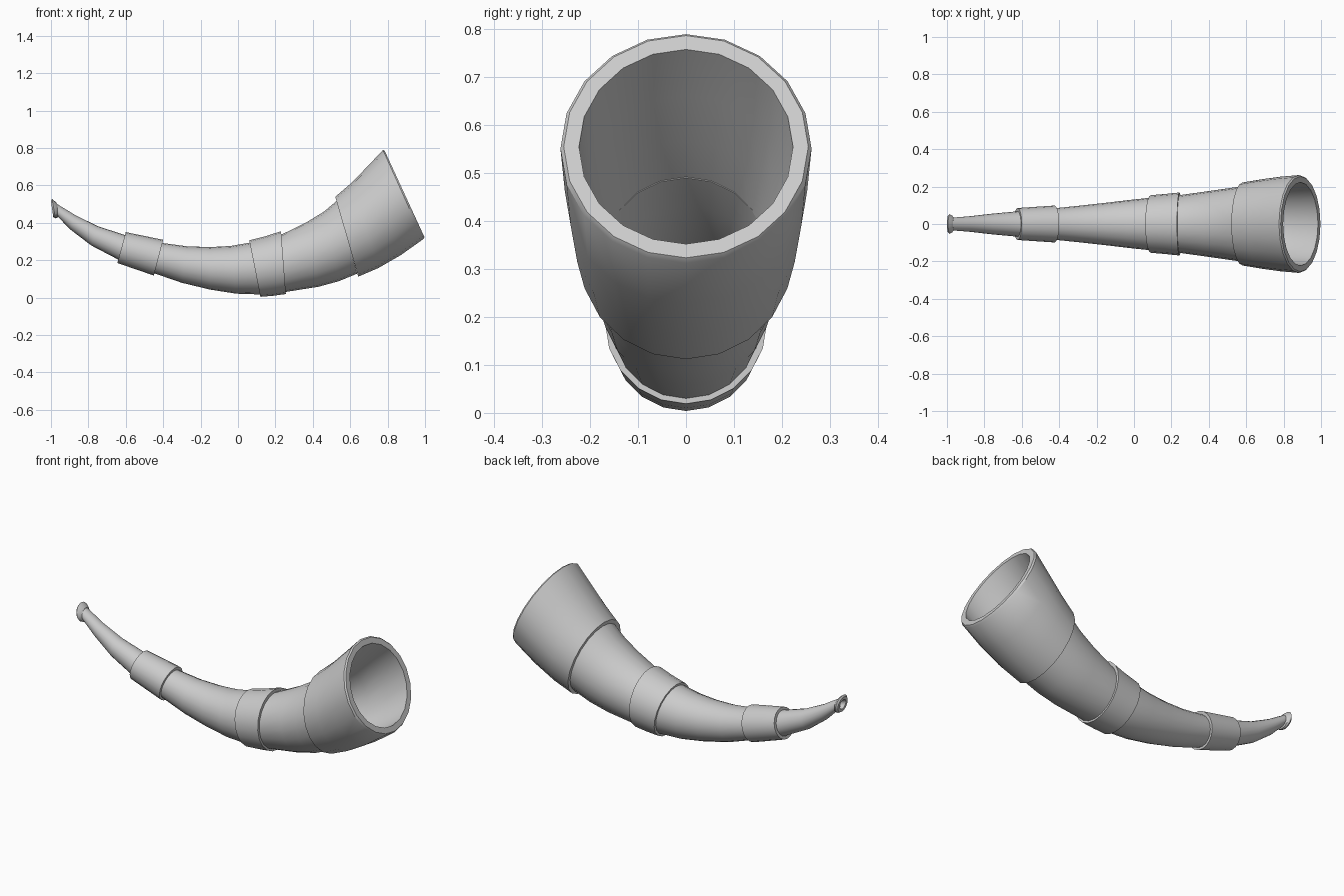
import bpy, bmesh, math
from mathutils import Vector

if "Cube" in bpy.data.objects:
    bpy.data.objects.remove(bpy.data.objects["Cube"])

SIDES = 20


def inset(section, factor):
    """Shrink a cross-section (top x, top z, bottom x, bottom z) about its centre."""
    tx, tz, bx, bz = section
    cx, cz = (tx + bx) / 2, (tz + bz) / 2
    return (cx + (tx - cx) * factor, cz + (tz - cz) * factor,
            cx + (bx - cx) * factor, cz + (bz - cz) * factor)


def closed_shell(name, outer, inner):
    """Loft rings along the outer side, then back along the inner side."""
    bm = bmesh.new()
    rings = []
    for tx, tz, bx, bz in outer + inner[::-1]:
        centre = Vector(((tx + bx) / 2, 0, (tz + bz) / 2))
        up = Vector((tx, 0, tz)) - centre
        side = Vector((0, up.length, 0))
        rings.append([bm.verts.new(centre + up * math.cos(a) + side * math.sin(a))
                      for a in (2 * math.pi * i / SIDES for i in range(SIDES))])
    for a, b in zip(rings, rings[1:] + rings[:1]):
        for i in range(SIDES):
            j = (i + 1) % SIDES
            bm.faces.new((a[i], a[j], b[j], b[i]))
    bmesh.ops.recalc_face_normals(bm, faces=bm.faces[:])
    mesh = bpy.data.meshes.new(name)
    bm.to_mesh(mesh)
    bm.free()
    obj = bpy.data.objects.new(name, mesh)
    bpy.context.collection.objects.link(obj)
    bpy.ops.object.select_all(action='DESELECT')
    obj.select_set(True)
    bpy.context.view_layer.objects.active = obj
    bpy.ops.object.shade_smooth_by_angle(angle=math.radians(30))
    return obj


# Curved, tapering horn with a bore running through it
body = [(-0.975, 0.505, -0.968, 0.437), (-0.87, 0.441, -0.895, 0.363),
        (-0.75, 0.382, -0.785, 0.279), (-0.60, 0.333, -0.64, 0.203),
        (-0.405, 0.292, -0.448, 0.130), (-0.27, 0.274, -0.30, 0.079),
        (-0.15, 0.270, -0.15, 0.043), (-0.04, 0.276, -0.01, 0.021),
        (0.065, 0.294, 0.115, 0.017), (0.235, 0.338, 0.254, 0.030),
        (0.37, 0.405, 0.43, 0.058), (0.46, 0.460, 0.54, 0.088),
        (0.53, 0.519, 0.637, 0.128)]
bore = [inset(s, 0.65 + 0.2 * min(1, i / 6)) for i, s in enumerate(body)]
closed_shell("horn_body", body, bore)

# Flared mouthpiece lip
lip = [(-0.967, 0.502, -0.962, 0.435), (-0.978, 0.514, -0.966, 0.425),
       (-0.994, 0.527, -0.976, 0.424), (-1.0, 0.518, -0.988, 0.431)]
closed_shell("mouthpiece", lip, [inset(lip[0], 0.62), inset(lip[-1], 0.62)])

# Two raised bands around the horn
small = [(-0.60, 0.350, -0.645, 0.185), (-0.40, 0.309, -0.45, 0.118)]
large = [(0.06, 0.306, 0.12, 0.004), (0.15, 0.329, 0.19, 0.010),
         (0.23, 0.355, 0.256, 0.019)]
for name, band in (("small_band", small), ("large_band", large)):
    closed_shell(name, band, [inset(s, 0.80) for s in (band[0], band[-1])])

# Wide bell collar with chamfered rim
bell = [(0.52, 0.539, 0.643, 0.112), (0.605, 0.612, 0.75, 0.158),
        (0.69, 0.699, 0.87, 0.227), (0.775, 0.789, 0.990, 0.312),
        (0.784, 0.786, 0.997, 0.323)]
inner = [inset(bell[0], 0.765), inset(bell[1], 0.80), inset(bell[2], 0.84),
         inset(bell[4], 0.875)]
closed_shell("bell_collar", bell, inner)
